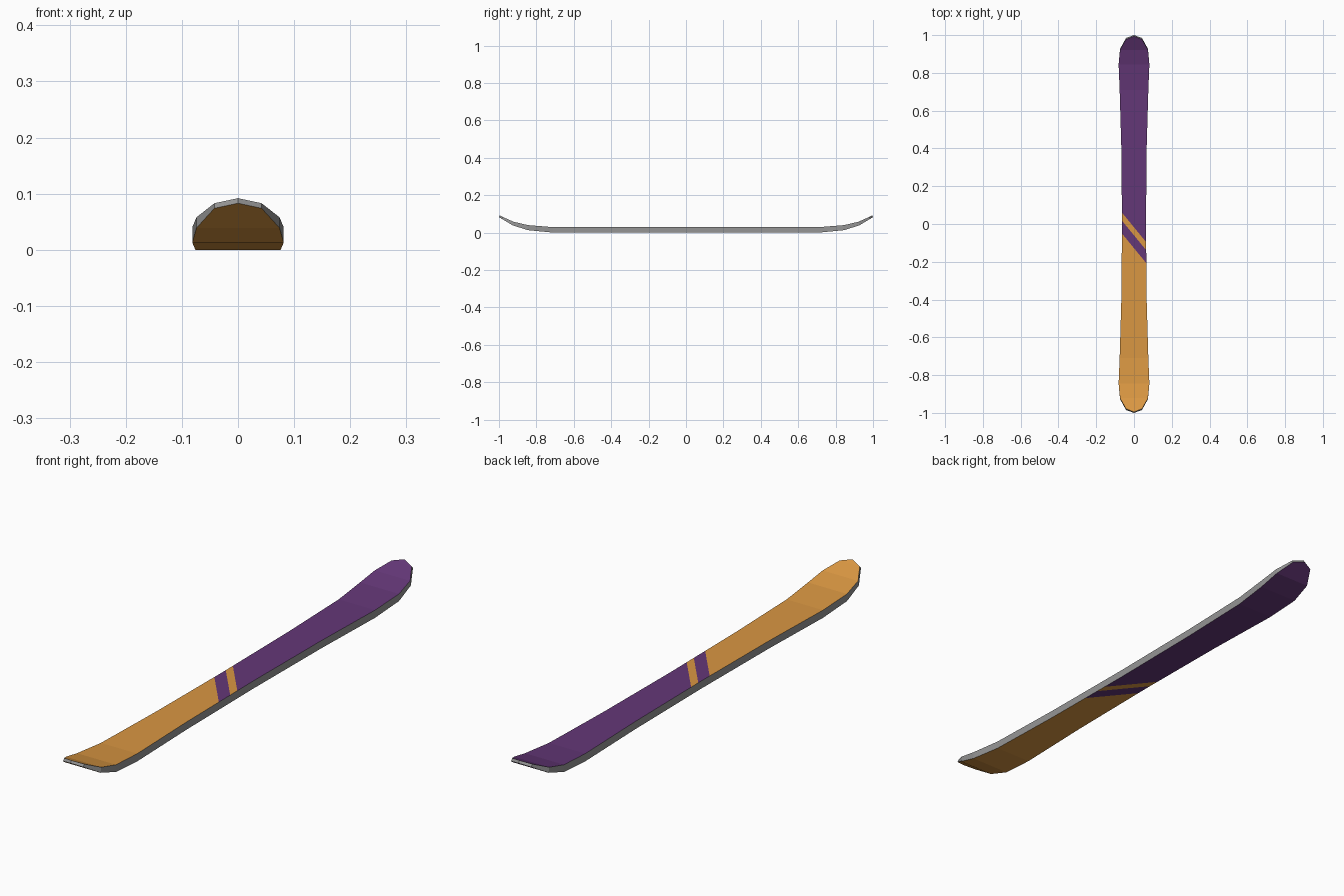
import bpy, bmesh
from mathutils import Vector

if "Cube" in bpy.data.objects:
    bpy.data.objects.remove(bpy.data.objects["Cube"])


def material(name, rgb):
    m = bpy.data.materials.new(name)
    m.diffuse_color = (*rgb, 1)
    m.use_nodes = True
    m.node_tree.nodes["Principled BSDF"].inputs["Base Color"].default_value = m.diffuse_color
    return m


# Half outline: (y on base, y on top, half width, base z, top z)
HALF = [(0.0, 0.0, 0.0635, 0.0, 0.029),
        (0.40, 0.40, 0.067, 0.0, 0.029),
        (0.71, 0.71, 0.076, 0.0, 0.029),
        (0.845, 0.845, 0.0815, 0.013, 0.040),
        (0.927, 0.922, 0.074, 0.039, 0.058),
        (0.985, 0.978, 0.042, 0.074, 0.083),
        (1.0, 0.995, 0.0, 0.083, 0.092)]
stations = [(-a, -b, w, lo, hi) for a, b, w, lo, hi in HALF[:0:-1]] + HALF

bm = bmesh.new()


def layer(top):
    # one vertex pair per station, a single point at each tip
    rows = []
    for yb, yt, w, lo, hi in stations:
        y, z = (yt, hi) if top else (yb, lo)
        if w == 0:
            v = bm.verts.new((0, y, z))
            rows.append((v, v))
        else:
            rows.append((bm.verts.new((-w, y, z)), bm.verts.new((w, y, z))))
    return rows


def face(verts, index):
    f = bm.faces.new(list(dict.fromkeys(verts)))
    f.material_index = index


base, deck = layer(False), layer(True)
for i in range(len(stations) - 1):
    (bl, br), (bl2, br2) = base[i], base[i + 1]
    (tl, tr), (tl2, tr2) = deck[i], deck[i + 1]
    face((tl, tr, tr2, tl2), 0)      # deck
    face((bl, bl2, br2, br), 0)      # base
    face((br, br2, tr2, tr), 2)      # right side wall
    face((bl2, bl, tl, tl2), 2)      # left side wall

# Diagonal colour bands, cut where y + SLOPE * x equals each limit
SLOPE = 1.22
LIMITS = (-0.128, -0.060, -0.0175)
for d in LIMITS:
    bmesh.ops.bisect_plane(bm, geom=bm.verts[:] + bm.edges[:] + bm.faces[:],
                           plane_co=Vector((0, d, 0)),
                           plane_no=Vector((SLOPE, 1, 0)).normalized())
for f in bm.faces:
    if f.material_index != 2:
        c = f.calc_center_median()
        d = c.y + SLOPE * c.x
        f.material_index = 1 if d < LIMITS[0] or LIMITS[1] < d < LIMITS[2] else 0
bmesh.ops.recalc_face_normals(bm, faces=bm.faces[:])

mesh = bpy.data.meshes.new("ski")
bm.to_mesh(mesh)
bm.free()
mesh.materials.append(material("purple", (0.127, 0.038, 0.185)))
mesh.materials.append(material("orange", (0.70, 0.31, 0.055)))
mesh.materials.append(material("edge grey", (0.30, 0.30, 0.30)))
ski = bpy.data.objects.new("ski", mesh)
bpy.context.collection.objects.link(ski)
